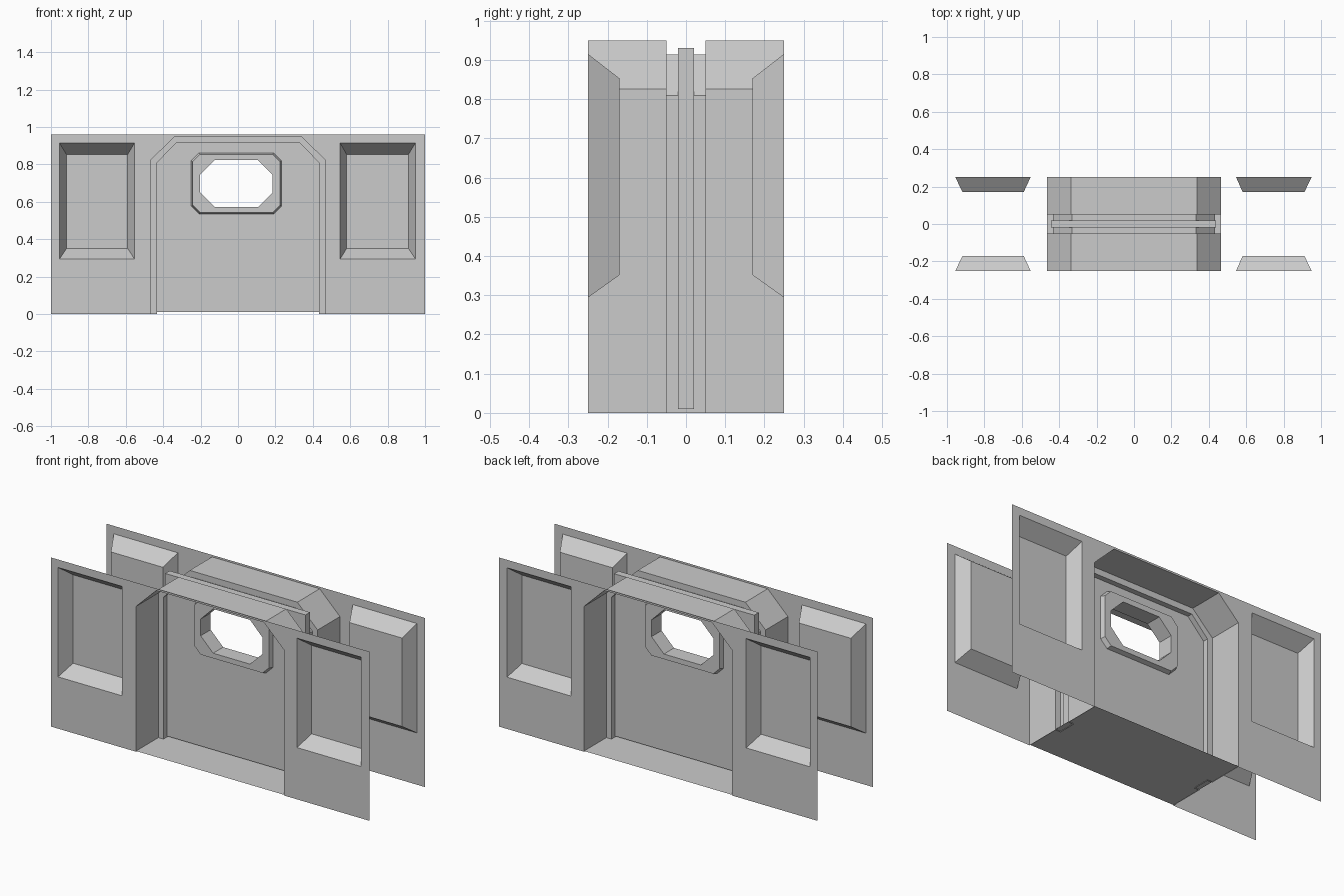
import bpy, bmesh

if "Cube" in bpy.data.objects:
    bpy.data.objects.remove(bpy.data.objects["Cube"])


def make_object(name, faces, recalc=False):
    """Build a mesh from point-list faces and weld shared corners."""
    bm = bmesh.new()
    for pts in faces:
        bm.faces.new([bm.verts.new(p) for p in pts])
    bmesh.ops.remove_doubles(bm, verts=bm.verts, dist=0.0005)
    if recalc:
        bmesh.ops.recalc_face_normals(bm, faces=bm.faces)
    me = bpy.data.meshes.new(name)
    bm.to_mesh(me)
    bm.free()
    ob = bpy.data.objects.new(name, me)
    bpy.context.collection.objects.link(ob)
    return ob


def at_y(profile, y):
    return [(x, y, z) for x, z in profile]


def loft(a, b, closed=True):
    n = len(a)
    return [(a[i], a[(i + 1) % n], b[(i + 1) % n], b[i])
            for i in range(n if closed else n - 1)]


def rect(x0, x1, z0, z1):
    return [(x0, z0), (x1, z0), (x1, z1), (x0, z1)]


def octagon(x0, x1, z0, z1, c):
    return [(x0 + c, z0), (x1 - c, z0), (x1, z0 + c), (x1, z1 - c),
            (x1 - c, z1), (x0 + c, z1), (x0, z1 - c), (x0, z0 + c)]


def arch(w, z0, zc, xc, zt):
    """Doorway outline with clipped upper corners."""
    return [(w, z0), (w, zc), (xc, zt), (-xc, zt), (-w, zc), (-w, z0)]


def oriented(faces, side):
    """Reverse the winding for the back side."""
    return [f if side < 0 else tuple(reversed(f)) for f in faces]


W, TOP = 0.465, 0.96
outer = arch(W, 0.0, 0.825, 0.338, 0.949)
inner = arch(0.433, 0.0, 0.809, 0.332, 0.914)

for side, label in ((-1, "front"), (1, "back")):
    y, deep, step = side * 0.25, side * 0.17, side * 0.05
    # wall sheet with two sunken panels
    wall = []
    for x0, x1, p0, p1, q0, q1 in ((-1, -W, -0.955, -0.553, -0.917, -0.59),
                                   (W, 1, 0.546, 0.949, 0.581, 0.911)):
        sheet = at_y(rect(x0, x1, 0, TOP), y)
        rim = at_y(rect(p0, p1, 0.294, 0.915), y)
        floor = at_y(rect(q0, q1, 0.351, 0.853), deep)
        wall += loft(sheet, rim) + loft(rim, floor) + [tuple(floor)]
    # strip of wall over the doorway
    lintel = [(W, TOP), (0.338, TOP), (-0.338, TOP), (-W, TOP)]
    wall += loft(at_y(outer[1:5], y), at_y(lintel, y), closed=False)
    make_object(label + "_wall", oriented(wall, side))

    # doorway lining and the step down to the door frame
    lining = loft(at_y(outer, y), at_y(outer, step), closed=False)
    lining += loft(at_y(outer, step), at_y(inner, step), closed=False)
    make_object(label + "_doorway_lining", oriented(lining, side))

# narrow frame around the door
make_object("door_frame", loft(at_y(inner, -0.05), at_y(inner, 0.05), closed=False))

# doorway floor
make_object("doorway_floor", [[(-W, -0.25, 0.004), (W, -0.25, 0.004),
                               (W, 0.25, 0.004), (-W, 0.25, 0.004)]])

# door slab with a raised window surround and an eight-sided opening
slab = octagon(-0.443, 0.438, 0.01, 0.93, 0)
surround = octagon(-0.25, 0.233, 0.535, 0.862, 0.042)
lip = octagon(-0.242, 0.225, 0.543, 0.854, 0.039)
hole = octagon(-0.203, 0.185, 0.572, 0.823, 0.078)
loops = [at_y(slab, -0.02), at_y(surround, -0.02), at_y(lip, -0.045), at_y(hole, -0.045),
         at_y(hole, 0.045), at_y(lip, 0.045), at_y(surround, 0.02), at_y(slab, 0.02)]
door = []
for i, loop in enumerate(loops):
    door += loft(loop, loops[(i + 1) % len(loops)])
make_object("door", door, recalc=True)
